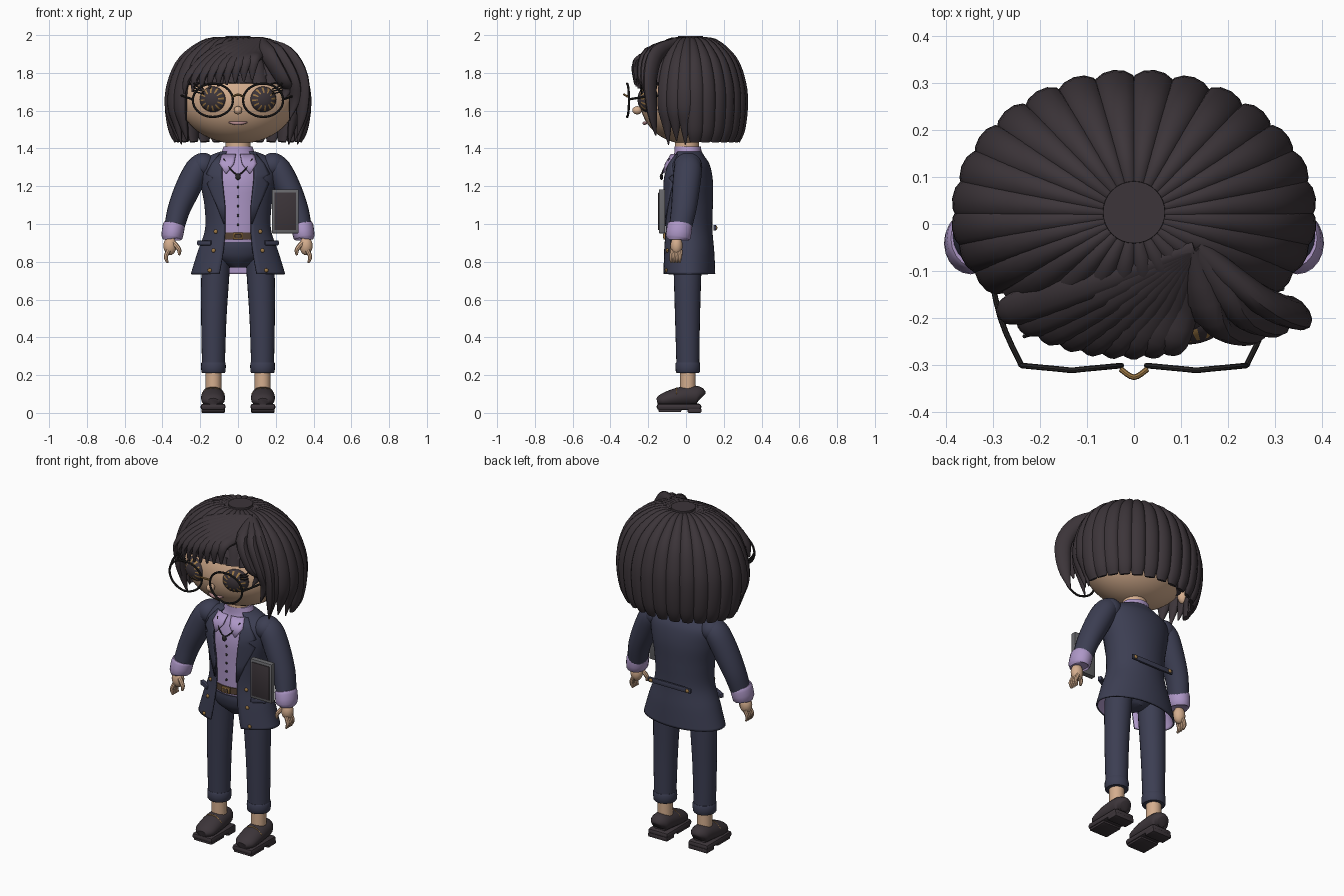
import bpy, bmesh, math
from mathutils import Vector, Matrix

if "Cube" in bpy.data.objects:
    bpy.data.objects.remove(bpy.data.objects["Cube"])


def mat(name, *rgb):
    m = bpy.data.materials.new(name)
    m.use_nodes = True
    col = (*rgb, 1)
    m.diffuse_color = col
    m.node_tree.nodes["Principled BSDF"].inputs["Base Color"].default_value = col
    return m


HAIR = mat("dark_hair", .045, .035, .041)
SKIN = mat("skin", .66, .42, .27)
NAVY = mat("navy_cloth", .045, .048, .085)
LILAC = mat("lilac_cloth", .42, .31, .57)
BRONZE = mat("bronze", .34, .19, .06)
BROWN = mat("brown_leather", .09, .055, .035)
GREY = mat("grey_plastic", .14, .14, .15)
BLACK = mat("black_frame", .022, .02, .02)
LIP = mat("lip", .42, .23, .24)
made = []


def finish(name, bm, *mats, normals=True):
    if normals:
        bmesh.ops.recalc_face_normals(bm, faces=bm.faces)
    me = bpy.data.meshes.new(name)
    bm.to_mesh(me)
    bm.free()
    for m in mats:
        me.materials.append(m)
    ob = bpy.data.objects.new(name, me)
    bpy.context.collection.objects.link(ob)
    made.append(ob)
    return ob


def spline(rows, steps=4):
    """Smooth curve through rows of any length."""
    p = [rows[0], *rows, rows[-1]]
    out = []
    for i in range(1, len(p) - 2):
        for k in range(steps):
            t = k / steps
            out.append([b + t / 2 * (c - a + t * (2*a - 5*b + 4*c - d + t * (3*b - a - 3*c + d)))
                        for a, b, c, d in zip(*p[i - 1:i + 3])])
    return out + [list(rows[-1])]


def bridge(bm, rings, closed):
    for r, q in zip(rings, rings[1:]):
        n = len(r)
        for i in range(n if closed else n - 1):
            j = (i + 1) % n
            bm.faces.new((r[i], r[j], q[j], q[i]))


def tube(name, rows, side, m, n=14, steps=4):
    """Oval sweep; each row is x, y, z, half width along side, half depth."""
    rows = spline(rows, steps)
    pts = [Vector(r[:3]) for r in rows]
    bm = bmesh.new()
    rings = []
    for i, r in enumerate(rows):
        t = (pts[min(i + 1, len(pts) - 1)] - pts[max(i - 1, 0)]).normalized()
        u = Vector(side)
        u = (u - t * t.dot(u)).normalized()
        v = t.cross(u)
        rings.append([bm.verts.new(pts[i] + u * r[3] * math.cos(a) + v * r[4] * math.sin(a))
                      for a in (2 * math.pi * k / n for k in range(n))])
    bridge(bm, rings, True)
    bm.faces.new(rings[0])
    bm.faces.new(rings[-1])
    return finish(name, bm, m)


def wire(name, pts, r, side, m):
    return tube(name, [(*p, r, r) for p in pts], side, m, 8)


def ball(name, loc, rad, m, seg=24):
    bm = bmesh.new()
    bmesh.ops.create_uvsphere(bm, u_segments=seg, v_segments=seg * 2 // 3, radius=1)
    bmesh.ops.transform(bm, matrix=Matrix.Translation(loc) @ Matrix.Diagonal((*rad, 1)), verts=bm.verts)
    return finish(name, bm, m)


def box(name, loc, size, m, bevel=.005, turn=0):
    bm = bmesh.new()
    bmesh.ops.create_cube(bm, size=1)
    mx = Matrix.Translation(loc) @ Matrix.Rotation(turn, 4, "Z") @ Matrix.Diagonal((*size, 1))
    bmesh.ops.transform(bm, matrix=mx, verts=bm.verts)
    bmesh.ops.bevel(bm, geom=bm.edges[:], offset=bevel, segments=2, affect="EDGES", profile=.5)
    return finish(name, bm, m)


X, Y, Z = (1, 0, 0), (0, 1, 0), (0, 0, 1)

# Open jacket with lilac lining: z, centre y, half width, half depth, half gap
COAT = spline([(.735, .012, .25, .143, .1), (.85, .012, .215, .138, .08), (.97, .01, .175, .13, .07),
               (1.1, .01, .178, .132, .072), (1.22, .01, .2, .133, .085), (1.31, .012, .205, .115, .09),
               (1.36, .012, .15, .085, .08), (1.385, .01, .088, .072, .06)], 6)
bm = bmesh.new()
rings = []
for z, cy, rx, ry, gap in COAT:
    g = math.asin(gap / rx)
    angles = [-math.pi / 2 + g + (2 * math.pi - 2 * g) * k / 48 for k in range(49)]
    rings.append([bm.verts.new((rx * math.cos(a), cy + ry * math.sin(a), z)) for a in angles])
bridge(bm, rings, False)
coat = finish("jacket", bm, NAVY, LILAC, normals=False)
sol = coat.modifiers.new("lining", "SOLIDIFY")
sol.thickness, sol.offset, sol.material_offset = .01, -1, 1


def surf(x, z):
    _, cy, rx, ry, _ = min(COAT, key=lambda r: abs(r[0] - z))
    return cy - ry * math.sqrt(max(0, 1 - (x / rx) ** 2))


def strip(name, rows, s, off, m):
    """Cloth panel following the chest; rows are z, inner x, outer x."""
    bm = bmesh.new()
    rings = [[bm.verts.new((s * x, surf(x, z) - off, z)) for x in (a + (b - a) * k / 5 for k in range(6))]
             for z, a, b in rows]
    bridge(bm, rings, False)
    ob = finish(name, bm, m)
    ob.modifiers.new("thickness", "SOLIDIFY").thickness = .008
    return ob


# Shirt, trousers top, belt and neck
tube("shirt", [(0, .01, z, a, b) for z, a, b in ((.88, .14, .105), (.92, .15, .113), (1.1, .16, .117),
     (1.22, .175, .118), (1.31, .165, .098), (1.36, .1, .075), (1.41, .076, .07))], X, LILAC, 32)
tube("hips", [(0, .005, z, a, b) for z, a, b in ((.77, .04, .05), (.82, .13, .095), (.87, .155, .112),
     (.905, .15, .113))], X, NAVY, 28)
tube("belt", [(0, .01, z, .152, .121) for z in (.917, .955)], X, BROWN, 32)
box("belt_buckle", (0, -.114, .936), (.055, .012, .036), BRONZE)
box("buckle_centre", (0, -.119, .936), (.035, .006, .02), BROWN, .002)
tube("neck", [(0, .005, 1.34, .066, .064), (0, .005, 1.48, .066, .064)], X, SKIN, 24)
for k in range(5):
    ball("shirt_button", (0, -.109, .995 + k * .05), (.007, .005, .007), BLACK, 10)
wire("necklace", [(-.075, -.085, 1.345), (-.04, -.118, 1.29), (0, -.128, 1.262), (.04, -.118, 1.29),
                  (.075, -.085, 1.345)], .004, Z, BLACK)
ball("pendant", (0, -.13, 1.25), (.014, .009, .017), BLACK, 12)

# Back strap and held tablet
box("back_strap", (0, .152, .98), (.28, .014, .03), NAVY)
box("tablet", (.25, -.127, 1.067), (.142, .032, .232), GREY, .004)
box("tablet_screen", (.25, -.144, 1.067), (.116, .006, .2), HAIR, .002)

for s in (-1, 1):
    # Jacket details
    strip("lapel", [(1.0, .068, .076), (1.1, .07, .115), (1.215, .082, .165), (1.245, .085, .135),
                    (1.265, .085, .17), (1.32, .085, .14), (1.37, .06, .1)], s, .008, NAVY)
    strip("shirt_collar", [(1.27, .06, .068), (1.32, .022, .1), (1.37, .012, .085)], s, .014, LILAC)
    box("pocket_flap", (s * .175, surf(.175, .9) - .012, .9), (.085, .025, .026), NAVY, .006, s * .5)
    for x, z in ((.118, .96), (.13, .86), (.15, .755)):
        ball("jacket_button", (s * x, surf(x, z) - .004, z), (.011, .007, .011), BRONZE, 12)
    ball("strap_button", (s * .12, .16, .98), (.011, .006, .011), BRONZE, 12)

    # Arms and hands
    ball("shoulder", (s * .185, .01, 1.31), (.068, .075, .067), NAVY)
    tube("sleeve", [(s * .175, .01, 1.33, .06, .055), (s * .215, .01, 1.29, .074, .066),
                    (s * .265, 0, 1.19, .073, .068), (s * .312, -.012, 1.08, .067, .06),
                    (s * .338, -.03, .98, .06, .053)], Y, NAVY, 20)
    tube("shirt_cuff", [(s * .338, -.032, 1.0, .062, .054), (s * .341, -.034, .985, .067, .059),
                        (s * .35, -.042, .93, .066, .056), (s * .351, -.043, .922, .056, .046)], Y, LILAC, 20, 2)
    ball("palm", (s * .36, -.05, .885), (.035, .032, .05), SKIN, 18)
    for k in range(4):
        y = -.028 - .015 * k
        tube("finger", [(s * .368, y, .86, .011, .012), (s * .382, y - .004, .825, .011, .011),
                        (s * .372, y - .006, .795, .006, .006)], Y, SKIN, 8)
    tube("thumb", [(s * .34, -.065, .9, .012, .013), (s * .312, -.075, .865, .012, .012),
                   (s * .312, -.078, .835, .006, .006)], Y, SKIN, 8)

    # Legs and shoes
    tube("trouser_leg", [(s * .1, .008, .88, .06, .08), (s * .118, .008, .76, .074, .074),
                         (s * .128, .008, .5, .067, .066), (s * .13, .01, .23, .06, .06)], X, NAVY, 24)
    tube("trouser_cuff", [(s * .13, .01, z, a, a) for z, a in ((.212, .056), (.218, .064), (.262, .065),
                          (.268, .059))], X, NAVY, 24, 2)
    tube("ankle", [(s * .13, .01, .1, .042, .042), (s * .13, .01, .25, .042, .042)], X, SKIN, 18)
    tube("shoe", [(s * .132, .082, .08, .03, .03), (s * .132, .065, .09, .053, .05), (s * .132, .01, .09, .06, .054),
                  (s * .132, -.06, .08, .064, .048), (s * .132, -.125, .066, .058, .035),
                  (s * .132, -.153, .06, .03, .018)], X, HAIR, 20)
    box("shoe_sole", (s * .132, -.037, .032), (.132, .236, .034), HAIR, .014)
    box("shoe_heel", (s * .132, .045, .012), (.125, .072, .024), HAIR, .005)
    box("toe_tread", (s * .132, -.085, .012), (.12, .12, .016), HAIR, .006)
    wire("shoe_trim", [(s * .132 + d, -.05, z) for d, z in ((-.058, .1), (-.03, .124), (0, .131),
                       (.03, .124), (.058, .1))], .004, Y, BRONZE)

    # Eyes with bronze flecks, spectacles, ears
    eye = ball("eye", (0, 0, 0), (.074, .068, .05), HAIR, 36)
    eye.data.materials.append(BRONZE)
    for f in eye.data.polygons:
        r = math.hypot(f.center.x, f.center.y) / .074
        sector = int((math.atan2(f.center.y, f.center.x) + math.pi) / math.radians(10))
        f.material_index = int(.45 < r < .85 and sector % 3 == 0)
    eye.location = (s * .13, -.205, 1.66)
    eye.rotation_euler = (math.pi / 2, 0, s * .25)
    ring = [2 * math.pi * k / 32 for k in range(33)]
    wire("spectacle_rim", [(s * .133 + .106 * math.cos(a), -.312 + .01 * abs(math.cos(a)), 1.655 + .088 * math.sin(a))
                           for a in ring], .006, Y, BLACK)
    wire("spectacle_arm", [(s * .24, -.302, 1.66), (s * .285, -.2, 1.675), (s * .315, -.06, 1.685)], .006, Z, BLACK)
    for k in range(3):
        wire("eyelash", [(s * .18, -.235, 1.69 + k * .012), (s * .215, -.235, 1.697 + k * .015),
                         (s * .235, -.24, 1.71 + k * .018)], .004, Z, BLACK)
    ball("ear", (s * .338, .015, 1.585), (.038, .03, .046), SKIN, 16)

# Head and face
ball("head", (0, 0, 1.66), (.31, .245, .235), SKIN, 40)
ball("nose", (0, -.258, 1.602), (.022, .026, .022), SKIN, 16)
wire("spectacle_bridge", [(-.028, -.31, 1.675), (0, -.327, 1.685), (.028, -.31, 1.675)], .006, Z, BRONZE)
tube("mouth", [(-.048, -.205, 1.538, .004, .004), (-.02, -.217, 1.534, .009, .009), (0, -.22, 1.533, .01, .01),
               (.02, -.217, 1.534, .009, .009), (.048, -.205, 1.538, .004, .004)], Z, LIP, 10)

# Hair base over the scalp and back of the head
bm = bmesh.new()
bmesh.ops.create_uvsphere(bm, u_segments=40, v_segments=28, radius=1)
bmesh.ops.transform(bm, matrix=Matrix.Translation((0, .02, 1.7)) @ Matrix.Diagonal((.33, .27, .26, 1)), verts=bm.verts)
bare = [v for v in bm.verts if not (v.co.z > 1.77 or (v.co.y > .03 and v.co.z > 1.5))]
bmesh.ops.delete(bm, geom=bare, context="VERTS")
finish("hair_base", bm, HAIR)
tube("hair_crown", [(0, .025, 1.96, .068, .068), (0, .025, 1.996, .066, .066)], X, HAIR, 32)

# Ring of hair locks: fraction of radius, z, half width, half depth
LOCK = [(.12, 1.97, .012, .014), (.45, 1.955, .025, .028), (.8, 1.865, .039, .031), (.97, 1.74, .046, .03),
        (1, 1.62, .046, .03), (.96, 1.5, .043, .026), (.91, 1.435, .028, .012)]
COUNT = 28
for k in range(COUNT):
    a = 2 * math.pi * (k + .5) / COUNT
    c, sn = math.cos(a), math.sin(a)
    ry = .28 if sn > 0 else .24
    rows = LOCK[:4] if sn < -.7 else LOCK[:]
    if -.7 < sn < 0:
        rows[-2:] = [(.95, 1.53, .028, .02), (.88, 1.44 - .02 * (k % 2), .003, .003)]
    tube("hair_lock", [(c * .36 * f, .02 + sn * ry * f, z, w, d) for f, z, w, d in rows], (-sn, c, 0), HAIR, 12)

# Swept fringe fanning out from the parting
root = Vector((.13, -.05, 1.965))
for k in range(9):
    t = k / 8
    x = -.285 + .36 * t
    end = Vector((x, .01 - .28 * math.sqrt(1 - (x / .4) ** 2), 1.69 + .075 * t))
    mid = root.lerp(end, .55)
    low = root.lerp(end, .93)
    d = end - root
    tube("fringe_lock", [(*root, .02, .025), (mid.x, mid.y, 1.925 - .03 * t, .04, .028),
                         (low.x, low.y - .005, end.z + .1, .035, .022), (*end, .006, .006)],
         (-d.y, d.x, 0), HAIR, 12)
for k in range(3):
    x = -.05 * k
    tube("side_sweep", [(*root, .02, .025), (.26 + x, -.155 - .02 * k, 1.9, .045, .03),
                        (.335 + x, -.19 - .015 * k, 1.77, .046, .028),
                        (.34 + x * .8, -.18, 1.6 + .06 * k, .035, .022),
                        (.315 + x * .8, -.16 - .02 * k, 1.47 + .09 * k, .004, .004)], (.75, -.65, 0), HAIR, 12)

# Smooth shading with crisp edges
bpy.ops.object.select_all(action="DESELECT")
for ob in made:
    ob.select_set(True)
bpy.context.view_layer.objects.active = made[0]
bpy.ops.object.shade_smooth_by_angle(angle=math.radians(40))
